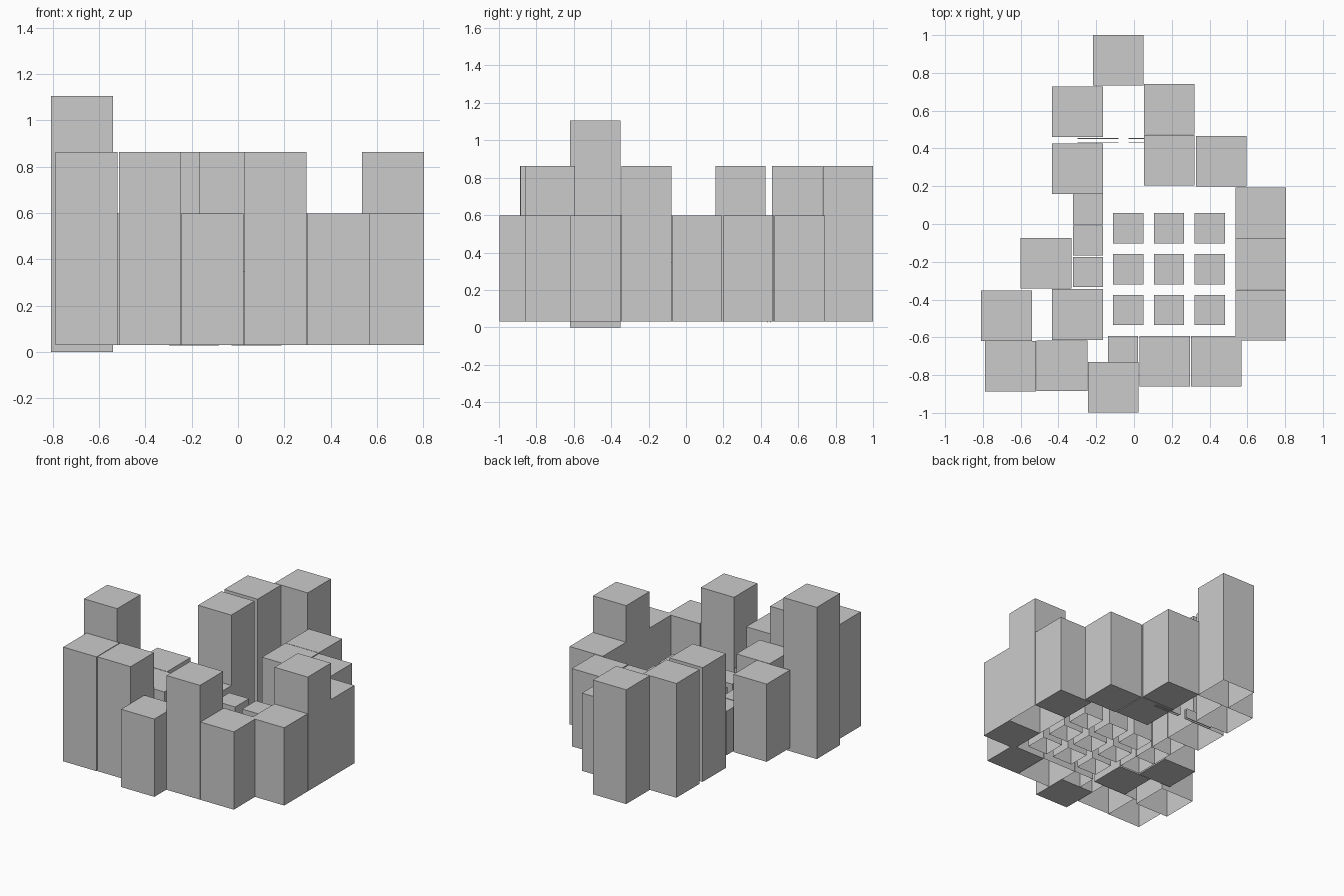
import bpy, bmesh

if "Cube" in bpy.data.objects:
    bpy.data.objects.remove(bpy.data.objects["Cube"])

BASE = 0.03   # underside of most blocks
W = 0.268     # large block width
S = 0.16      # small block width


def block(name, x0, y0, top, sx=W, sy=W, base=BASE, hollow=False):
    """Box from its lower-left corner; hollow ones have no underside."""
    bm = bmesh.new()
    bmesh.ops.create_cube(bm, size=1)
    for v in bm.verts:
        v.co.x = x0 + sx * (v.co.x + 0.5)
        v.co.y = y0 + sy * (v.co.y + 0.5)
        v.co.z = base + (top - base) * (v.co.z + 0.5)
    if hollow:
        bm.normal_update()
        under = [f for f in bm.faces if f.normal.z < -0.9]
        bmesh.ops.delete(bm, geom=under, context='FACES')
    me = bpy.data.meshes.new(name)
    bm.to_mesh(me)
    bm.free()
    ob = bpy.data.objects.new(name, me)
    bpy.context.collection.objects.link(ob)
    return ob


# Low solid wall blocks
for x, y in [(0.052, 0.474), (0.052, 0.203), (0.327, 0.198), (0.537, -0.076),
             (0.537, -0.617), (0.301, -0.861), (-0.244, -0.998),
             (-0.60, -0.341), (-0.433, -0.613)]:
    block("wall_block", x, y, 0.597)

# Tall towers, open underneath
for x, y in [(-0.218, 0.732), (-0.433, 0.461), (-0.433, 0.158), (0.537, -0.346),
             (0.028, -0.861), (-0.788, -0.888), (-0.515, -0.884)]:
    block("tower", x, y, 0.863, hollow=True)

# Tallest corner keep
block("keep", -0.809, -0.619, 1.106, base=0.0, hollow=True)

# Courtyard grid of small houses
for i in range(3):
    for j in range(3):
        block("house", -0.111 + 0.216 * i, -0.103 - 0.216 * j, 0.35, S, S, hollow=True)

# Small blocks along the left wall and behind the front block
for x, y in [(-0.323, -0.002), (-0.323, -0.168), (-0.323, -0.334), (-0.138, -0.753)]:
    block("small_block", x, y, 0.35, S, S, hollow=True)

# Thin gate leaves at the back entrance
for x in (-0.298, -0.028):
    for y in (0.432, 0.451):
        block("gate_leaf", x, y, 0.10, 0.215, 0.003, base=0.027)
